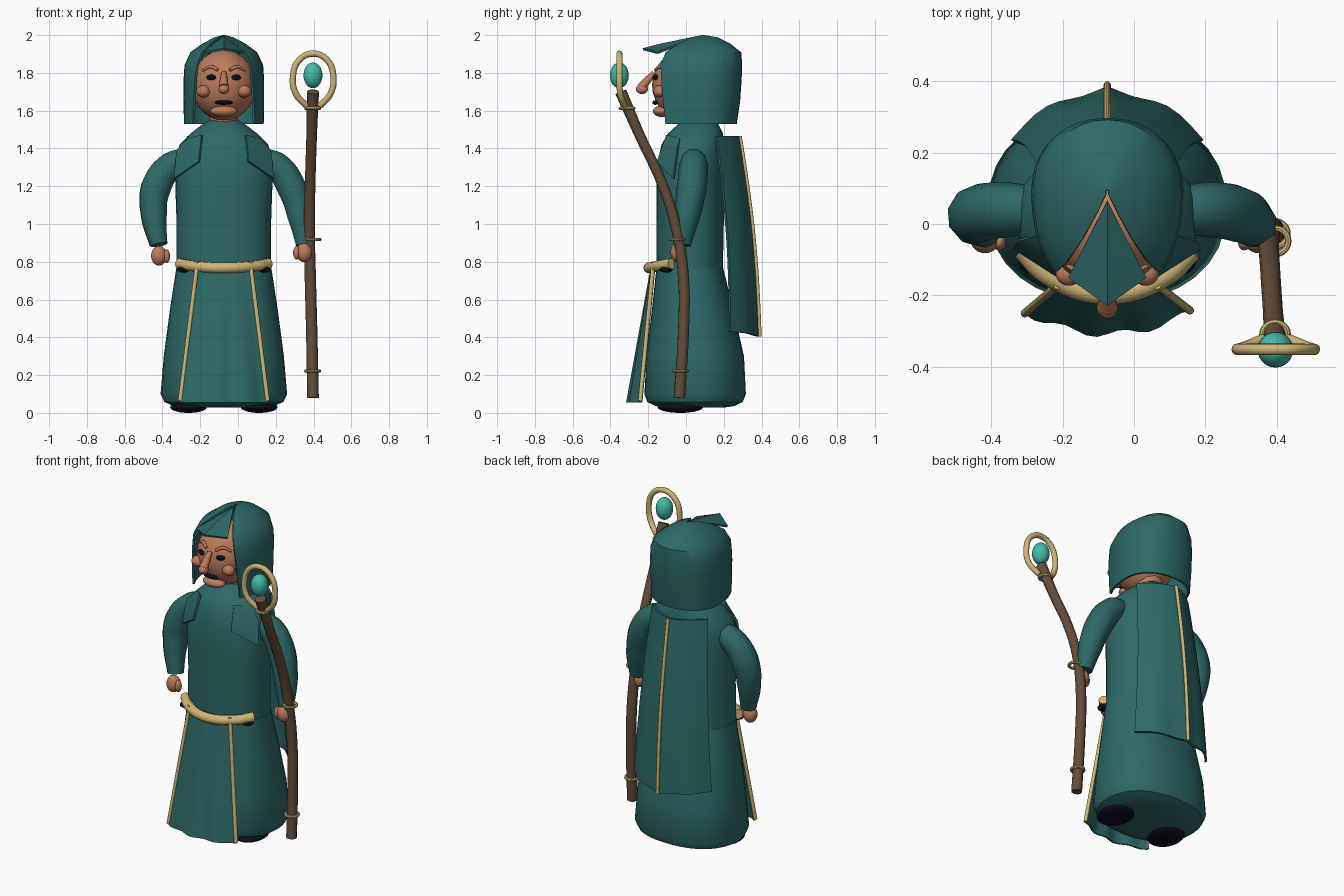
import bpy, math
from mathutils import Vector

if "Cube" in bpy.data.objects:
    bpy.data.objects.remove(bpy.data.objects["Cube"])

CX = -0.075  # body centre line


def material(name, rgb):
    m = bpy.data.materials.new(name)
    m.diffuse_color = (*rgb, 1)
    m.use_nodes = True
    m.node_tree.nodes["Principled BSDF"].inputs["Base Color"].default_value = m.diffuse_color
    return m


TEAL = material("teal_cloth", (0.026, 0.140, 0.136))
GOLD = material("gold_trim", (0.62, 0.46, 0.18))
SKIN = material("skin", (0.50, 0.20, 0.105))
WOOD = material("brown_wood", (0.13, 0.075, 0.044))
ORB = material("bright_turquoise", (0.055, 0.50, 0.40))
DARK = material("dark_navy", (0.004, 0.004, 0.014))


def mesh(name, verts, faces, mat, thick=0):
    me = bpy.data.meshes.new(name)
    me.from_pydata([tuple(v) for v in verts], [], faces)
    me.materials.append(mat)
    ob = bpy.data.objects.new(name, me)
    bpy.context.collection.objects.link(ob)
    if thick:
        s = ob.modifiers.new("thickness", 'SOLIDIFY')
        s.thickness = thick
        s.offset = 0
    return ob


def ball(name, loc, size, mat, rot=(0, 0, 0)):
    bpy.ops.mesh.primitive_uv_sphere_add(segments=24, ring_count=14, location=loc, rotation=rot)
    ob = bpy.context.object
    ob.name = name
    ob.scale = size
    ob.data.materials.append(mat)
    return ob


def tube(name, pts, radii, mat):
    cu = bpy.data.curves.new(name, 'CURVE')
    cu.dimensions = '3D'
    cu.bevel_depth = 1
    cu.bevel_resolution = 3
    cu.resolution_u = 6
    cu.use_fill_caps = True
    sp = cu.splines.new('BEZIER')
    sp.bezier_points.add(len(pts) - 1)
    for i, (bp, p) in enumerate(zip(sp.bezier_points, pts)):
        bp.co = p
        bp.handle_left_type = bp.handle_right_type = 'AUTO'
        bp.radius = radii[i] if isinstance(radii, (list, tuple)) else radii
    cu.materials.append(mat)
    ob = bpy.data.objects.new(name, cu)
    bpy.context.collection.objects.link(ob)
    return ob


def grid(name, fn, nu, nv, mat, thick):
    verts = [fn(-1 + 2 * i / nu, j / nv) for j in range(nv + 1) for i in range(nu + 1)]
    w = nu + 1
    faces = [(j * w + i, j * w + i + 1, (j + 1) * w + i + 1, (j + 1) * w + i)
             for j in range(nv) for i in range(nu)]
    return mesh(name, verts, faces, mat, thick)


def spow(v, e):
    return math.copysign(abs(v) ** e, v)


def loft(name, rings, mat, e=0.88, n=32):
    """Closed body from rings of (z, half width, front y, back y)."""
    verts = []
    for z, hx, yf, yb in rings:
        for k in range(n):
            a = 2 * math.pi * k / n
            verts.append((CX + hx * spow(math.cos(a), e),
                          (yf + yb) / 2 + (yb - yf) / 2 * spow(math.sin(a), e), z))
    faces = [(j * n + k, j * n + (k + 1) % n, (j + 1) * n + (k + 1) % n, (j + 1) * n + k)
             for j in range(len(rings) - 1) for k in range(n)]
    faces += [tuple(reversed(range(n))), tuple(range((len(rings) - 1) * n, len(rings) * n))]
    return mesh(name, verts, faces, mat)


# Robe: skirt and torso
loft("robe_skirt", [(.028, .20, -.11, .20), (.036, .265, -.16, .255), (.058, .315, -.205, .30),
                    (.10, .335, -.22, .317), (.30, .318, -.21, .307), (.55, .285, -.18, .25),
                    (.765, .252, -.157, .197)], TEAL)
loft("robe_torso", [(.75, .25, -.155, .195), (1.0, .25, -.155, .20), (1.2, .257, -.157, .20),
                    (1.33, .258, -.15, .20), (1.42, .235, -.13, .20), (1.48, .175, -.095, .195),
                    (1.53, .11, -.04, .17), (1.56, .06, .0, .13)], TEAL)


# Front skirt panel with rippled hem
def panel(u, v):
    y = -.178 - .125 * v + u * u * (.012 + .05 * v) + .01 * v * math.sin(u * 9)
    return Vector((CX + u * (.14 + .092 * v), y, .79 - .735 * v))


grid("front_panel", panel, 16, 8, TEAL, .012)
for s, side in ((-1, "left"), (1, "right")):
    tube("panel_trim_" + side, [panel(s, v / 4) + Vector((0, -.006, .008)) for v in range(5)], .0115, GOLD)


# Back cape, folded around the shoulders
def cape(u, v):
    yc = .275 + .105 * v + .02 * math.sin(math.pi * v)
    drop = (.115 + .025 * v) * abs(u) ** 1.6 + .012 * v * math.sin(abs(u) * 7)
    return Vector((CX + u * (.19 + .075 * v), yc - drop, 1.465 - (1.06 - .025 * abs(u)) * v))


grid("back_cape", cape, 16, 10, TEAL, .014)
tube("cape_trim", [cape(0, v / 6) + Vector((0, .011, 0)) for v in range(7)], .010, GOLD)

# Shoulder lapels
for s, side in ((-1, "left"), (1, "right")):
    q = [(.115, -.100, 1.47), (.185, -.03, 1.45), (.247, -.045, 1.39), (.262, -.065, 1.24), (.13, -.150, 1.33)]
    mesh("shoulder_lapel_" + side, [(CX + s * x, y, z) for x, y, z in q],
         [(0, 1, 2), (0, 2, 4), (2, 3, 4)], TEAL, .012)

# Rope belt with dark ends
belt = [(-.238, -.075, .79), (-.165, -.145, .778), (0, -.197, .768), (.165, -.145, .778), (.238, -.075, .79)]
tube("belt", [(CX + x, y, z) for x, y, z in belt], .029, GOLD)
for s in (-1, 1):
    ball("belt_end", (CX + s * .215, -.105, .759), (.033, .035, .016), DARK)

# Shoes
for s in (-1, 1):
    ball("shoe", (CX + s * .187, -.03, .030), (.097, .12, .030), DARK)

# Arms
tube("sleeve_left", [(-.24, .04, 1.34), (-.35, .04, 1.31), (-.435, .03, 1.19), (-.445, .01, 1.04), (-.42, -.02, .89)],
     [.06, .077, .082, .070, .048], TEAL)
tube("sleeve_right", [(.09, .04, 1.34), (.20, .04, 1.31), (.285, .03, 1.19), (.330, .005, 1.04), (.352, -.02, .89)],
     [.06, .077, .08, .070, .046], TEAL)

# Hands
for name, x, z, s in (("left", -.418, .832, -1), ("right", .350, .850, 1)):
    ball("fist_" + name, (x, -.042, z), (.042, .040, .052), SKIN)
    ball("thumb_" + name, (x - s * .040, -.052, z - .002), (.018, .022, .036), SKIN)

# Staff
tube("staff", [(.397, -.345, 1.70), (.39, -.245, 1.47), (.382, -.125, 1.21), (.378, -.05, .97),
               (.383, -.013, .71), (.390, -.013, .44), (.397, -.035, .08)],
     [.032, .028, .028, .029, .030, .030, .031], WOOD)
for x, y, z in ((.397, -.048, .918), (.395, -.028, .222), (.396, -.312, 1.612)):
    bpy.ops.mesh.primitive_torus_add(location=(x, y, z), major_radius=.036, minor_radius=.009,
                                     major_segments=24, minor_segments=8)
    bpy.context.object.name = "staff_band"
    bpy.context.object.data.materials.append(GOLD)
half = [(-.035, -.325, 1.625), (-.092, -.348, 1.69), (-.107, -.352, 1.78), (-.075, -.352, 1.867)]
loop = half + [(0, -.352, 1.902)] + [(-x, y, z) for x, y, z in reversed(half)]
tube("staff_head_loop", [(.398 + x, y, z) for x, y, z in loop], .0165, GOLD)
ball("staff_orb", (.397, -.353, 1.787), (.050, .050, .068), ORB)

# Head and neck
HZ = 1.735
ball("head", (CX, 0, HZ), (.170, .180, .187), SKIN)
tube("neck", [(CX, .05, 1.48), (CX, .05, 1.62)], .075, SKIN)


def face(x, z, out=0):
    """Point on the front of the face."""
    return (CX + x, -.18 * math.sqrt(1 - (x / .17) ** 2 - ((z - HZ) / .187) ** 2) - out, z)


# Facial features
tube("nose", [face(0, 1.80), (CX, -.208, 1.757), (CX, -.236, 1.724)], [.014, .022, .026], SKIN)
ball("nose_tip", (CX, -.233, 1.714), (.029, .032, .026), SKIN)
ball("chin", face(0, 1.597, .008), (.072, .045, .030), SKIN)
ball("mouth", face(0, 1.643, .006), (.050, .016, .012), DARK)
for s in (-1, 1):
    ball("cheek", face(s * .108, 1.702, .004), (.037, .034, .032), SKIN)
    ball("eye", face(s * .066, 1.776), (.027, .013, .015), DARK, (0, 0, s * .4))
    tube("eyebrow", [face(s * .032, 1.815, .004), face(s * .07, 1.832, .004), face(s * .112, 1.812, .004)],
         [.008, .010, .006], SKIN)

# Hood: open-fronted shell whose slit closes at the crown
HOOD = [(1.53, .205, .172), (1.65, .207, .19), (1.76, .207, .198), (1.84, .202, .201),
        (1.905, .172, .197), (1.950, .110, .140), (1.982, .048, .075), (1.994, .004, .005)]


def hood(i, j, n=28):
    z, a, b = HOOD[j]
    t = math.radians(135 + 3 * j) * (-1 + 2 * i / n)
    c = math.cos(t)
    y = .09 + (b * spow(c, .95) if c > 0 else .28 * a / .207 * c)
    e = .9 if c > 0 else .72
    return (CX + a * spow(math.sin(t), e), y, z)


mesh("hood", [hood(i, j) for j in range(8) for i in range(29)],
     [(j * 29 + i, j * 29 + i + 1, (j + 1) * 29 + i + 1, (j + 1) * 29 + i)
      for j in range(7) for i in range(28)], TEAL, .013)

# Pointed hood brim
mesh("hood_brim", [(CX, .065, 1.990), (CX - .108, -.15, 1.906), (CX, -.228, 1.925),
                   (CX + .108, -.15, 1.906), (CX, -.13, 1.950)],
     [(0, 1, 4), (1, 2, 4), (2, 3, 4), (3, 0, 4)], TEAL, .012)

# Bake curves and modifiers, then smooth rounded surfaces
bpy.ops.object.select_all(action='SELECT')
bpy.context.view_layer.objects.active = bpy.data.objects["robe_skirt"]
bpy.ops.object.convert(target='MESH')
bpy.ops.object.select_all(action='SELECT')
bpy.ops.object.shade_smooth_by_angle(angle=math.radians(38))
